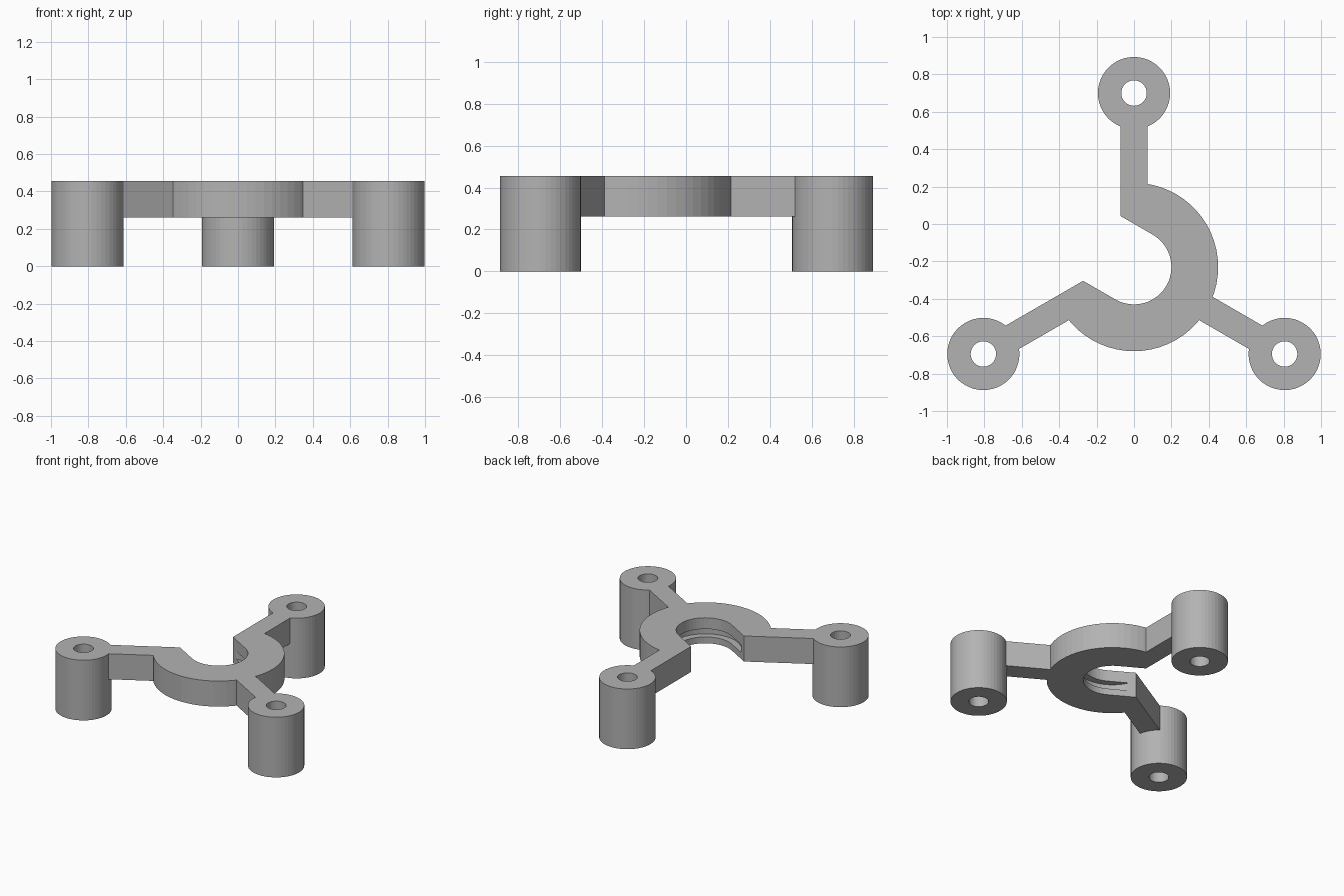
import bpy, math
from math import sin, cos, radians

cube = bpy.data.objects.get("Cube")
if cube:
    bpy.data.objects.remove(cube, do_unlink=True)

CY = -0.23            # hub centre on y
REACH = 0.93          # hub centre to post centre
TOP, DECK = 0.455, 0.262
SLOT = radians(150)   # direction of the hub opening

grey = bpy.data.materials.new("plain grey")
grey.use_nodes = True
grey.diffuse_color = (0.45, 0.45, 0.45, 1)
grey.node_tree.nodes["Principled BSDF"].inputs["Base Color"].default_value = (0.45, 0.45, 0.45, 1)


def prism(name, outline, z0, z1):
    """Extrude a counter-clockwise outline between two heights."""
    n = len(outline)
    verts = [(x, y, z) for z in (z0, z1) for x, y in outline]
    faces = [tuple(reversed(range(n))), tuple(range(n, 2 * n))]
    faces += [(i, (i + 1) % n, n + (i + 1) % n, n + i) for i in range(n)]
    mesh = bpy.data.meshes.new(name)
    mesh.from_pydata(verts, [], faces)
    mesh.materials.append(grey)
    obj = bpy.data.objects.new(name, mesh)
    bpy.context.collection.objects.link(obj)
    return obj


def arc(cx, cy, r, start, end, steps):
    return [(cx + r * cos(start + (end - start) * i / steps),
             cy + r * sin(start + (end - start) * i / steps)) for i in range(steps + 1)]


def disc(cx, cy, r, steps=48):
    return arc(cx, cy, r, 0, math.tau, steps)[:-1]


def bar(angle, a, b, half):
    """Rectangle along a ray from the hub centre."""
    c, s = cos(angle), sin(angle)
    return [(u * c - v * s, CY + u * s + v * c)
            for u, v in ((a, -half), (b, -half), (b, half), (a, half))]


def combine(target, other, operation):
    mod = target.modifiers.new("combine", 'BOOLEAN')
    mod.operation, mod.solver, mod.object = operation, 'EXACT', other
    bpy.context.view_layer.objects.active = target
    bpy.ops.object.modifier_apply(modifier=mod.name)
    bpy.data.objects.remove(other, do_unlink=True)


# Open hub: a sector wrapping round the closed side
sector = [(0, CY)] + arc(0, CY, 0.45, radians(-150), radians(90), 40)
bracket = prism("bracket", sector, DECK, TOP)

# Three arms and posts
angles = [radians(a) for a in (90, 210, 330)]
for a in angles:
    combine(bracket, prism("arm", bar(a, 0, REACH, 0.072), DECK, TOP), 'UNION')
for a in angles:
    px, py = REACH * cos(a), CY + REACH * sin(a)
    combine(bracket, prism("post", disc(px, py, 0.193), 0, TOP), 'UNION')
    combine(bracket, prism("bolt_hole", disc(px, py, 0.068, 32), -0.1, 0.6), 'DIFFERENCE')

# U-shaped slot through the hub
slot = arc(0, CY, 0.2, SLOT + math.pi / 2, SLOT + math.pi * 1.5, 24)
slot += bar(SLOT, 0, 0.6, 0.2)[1:3]
combine(bracket, prism("slot", slot, 0.1, 0.6), 'DIFFERENCE')

# Round groove inside the hub wall
combine(bracket, prism("groove", disc(0, CY, 0.25), 0.31, 0.37), 'DIFFERENCE')
